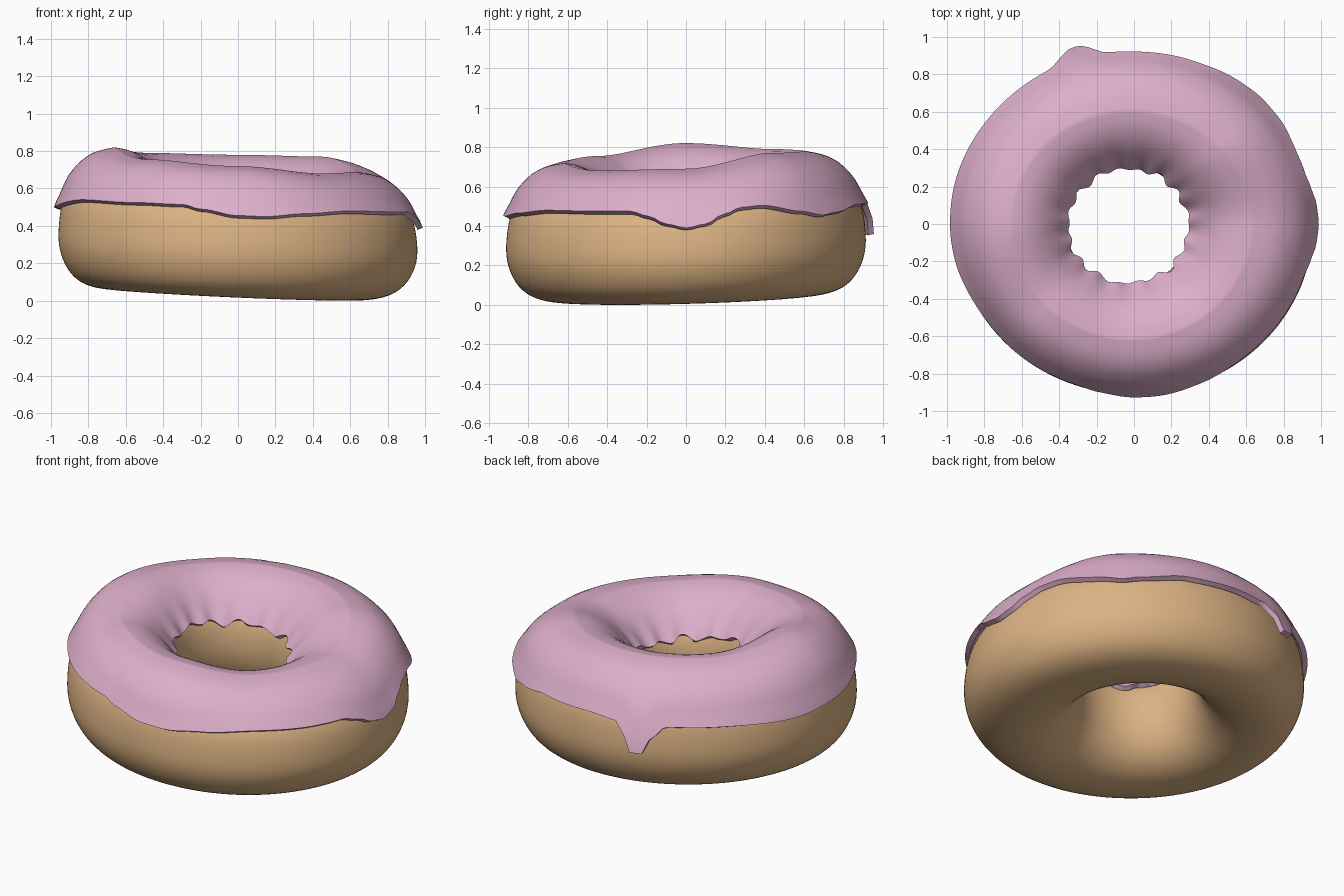
import bpy, bmesh
from math import sin, cos, radians, exp, pi

if "Cube" in bpy.data.objects:
    bpy.data.objects.remove(bpy.data.objects["Cube"])


def lerp_table(tab, x, smooth=False):
    for (x0, y0), (x1, y1) in zip(tab, tab[1:]):
        if x <= x1:
            t = max(0, (x - x0) / (x1 - x0))
            if smooth:
                t = t * t * (3 - 2 * t)
            return y0 + (y1 - y0) * t
    return tab[-1][1]


# height of the ring crest around the circle (degrees, z)
CREST = [(0, .69), (45, .77), (90, .78), (135, .79), (180, .82),
         (225, .755), (270, .72), (315, .68), (360, .69)]
# lower edge of the icing on the outside, with one drip at the back
EDGE = [(0, .39), (6, .41), (12, .46), (18, .495), (25, .505), (39, .475),
        (48, .455), (54, .47), (70, .51), (90, .52), (100, .51), (104, .44),
        (106, .36), (110, .36), (112, .44), (117, .51), (135, .51), (165, .49),
        (180, .50), (210, .54), (235, .525), (252, .515), (258, .49),
        (270, .455), (279, .45), (291, .465), (309, .48), (330, .475),
        (342, .475), (348, .45), (354, .41), (360, .39)]
# icing radius against height fraction: outside and inside the ring
OUTER = [(.3, .985), (.5, .985), (.62, .965), (.74, .93), (.81, .90), (.87, .862),
         (.92, .82), (.96, .77), (.985, .71), (1, .645)]
INNER = [(.6, .312), (.68, .325), (.73, .348), (.80, .385), (.87, .43),
         (.92, .475), (.96, .525), (.985, .575), (1, .645)]
# dough section (radius, height fraction), bottom > outside > top > hole
DOUGH = [(.66, -.005), (.76, .005), (.845, .045), (.915, .13), (.965, .29), (.962, .45),
         (.945, .62), (.89, .75), (.81, .87), (.71, .94), (.62, .955),
         (.52, .91), (.425, .82), (.36, .69), (.335, .55), (.332, .4),
         (.362, .25), (.43, .11), (.54, .02)]


def base_height(a):
    return .035 - .03 * cos(a) + .018 * sin(a)


def place(a, r, f):
    """Point on the slightly tilted oval ring."""
    b = base_height(a)
    t = lerp_table(CREST, a * 180 / pi, True)
    off = 1 - (r - .32) / .65
    return (r * cos(a) - .03 * off, r * .95 * sin(a) - .01 * off, b + f * (t - b))


def ring(name, sections, closed, color):
    bm = bmesh.new()
    rows = [[bm.verts.new(p) for p in s] for s in sections]
    n, m = len(rows), len(rows[0])
    for i in range(n):
        p, q = rows[i], rows[(i + 1) % n]
        for j in range(m if closed else m - 1):
            k = (j + 1) % m
            bm.faces.new((p[j], q[j], q[k], p[k]))
    me = bpy.data.meshes.new(name)
    bm.to_mesh(me)
    bm.free()
    me.polygons.foreach_set("use_smooth", [True] * len(me.polygons))
    mat = bpy.data.materials.new(name)
    mat.diffuse_color = color
    mat.use_nodes = True
    mat.node_tree.nodes["Principled BSDF"].inputs["Base Color"].default_value = mat.diffuse_color
    me.materials.append(mat)
    ob = bpy.data.objects.new(name, me)
    bpy.context.collection.objects.link(ob)
    return ob


# dough ring
N = 48
dough = ring("dough", [[place(2 * pi * i / N, r, f) for r, f in DOUGH] for i in range(N)],
             True, (.72, .45, .23, 1))
sub = dough.modifiers.new("smooth", "SUBSURF")
sub.levels = sub.render_levels = 2


def icing_section(deg):
    a = radians(deg)
    b, t = base_height(a), lerp_table(CREST, deg, True)
    lo = (lerp_table(EDGE, deg, True) - b) / (t - b)
    hi = .69 + .018 * sin(13 * a) + .012 * sin(7 * a + 1)
    drip = .05 * exp(-((deg - 108) / 6) ** 2)
    pts = []
    for k in range(15):
        s = k / 14
        f = lo + (1 - lo) * sin(s * pi / 2)
        r = lerp_table(OUTER, f) + drip * max(0, 1 - s * 1.8) + .012 * max(0, 1 - s * 6)
        pts.append(place(a, r, f))
    for k in range(1, 12):
        s = k / 11
        f = hi + (1 - hi) * cos(s * pi / 2)
        r = lerp_table(INNER, f) - .01 * s ** 4 * (1 + sin(17 * a))
        pts.append(place(a, r, f))
    return pts


# icing shell with wavy edges
icing = ring("icing", [icing_section(d) for d in range(0, 360, 2)], False, (.73, .43, .60, 1))
sol = icing.modifiers.new("thickness", "SOLIDIFY")
sol.thickness = .03
sol.offset = -1
bpy.context.view_layer.objects.active = icing
icing.select_set(True)
bpy.ops.object.modifier_apply(modifier="thickness")
bpy.ops.object.shade_smooth_by_angle(angle=radians(50))
